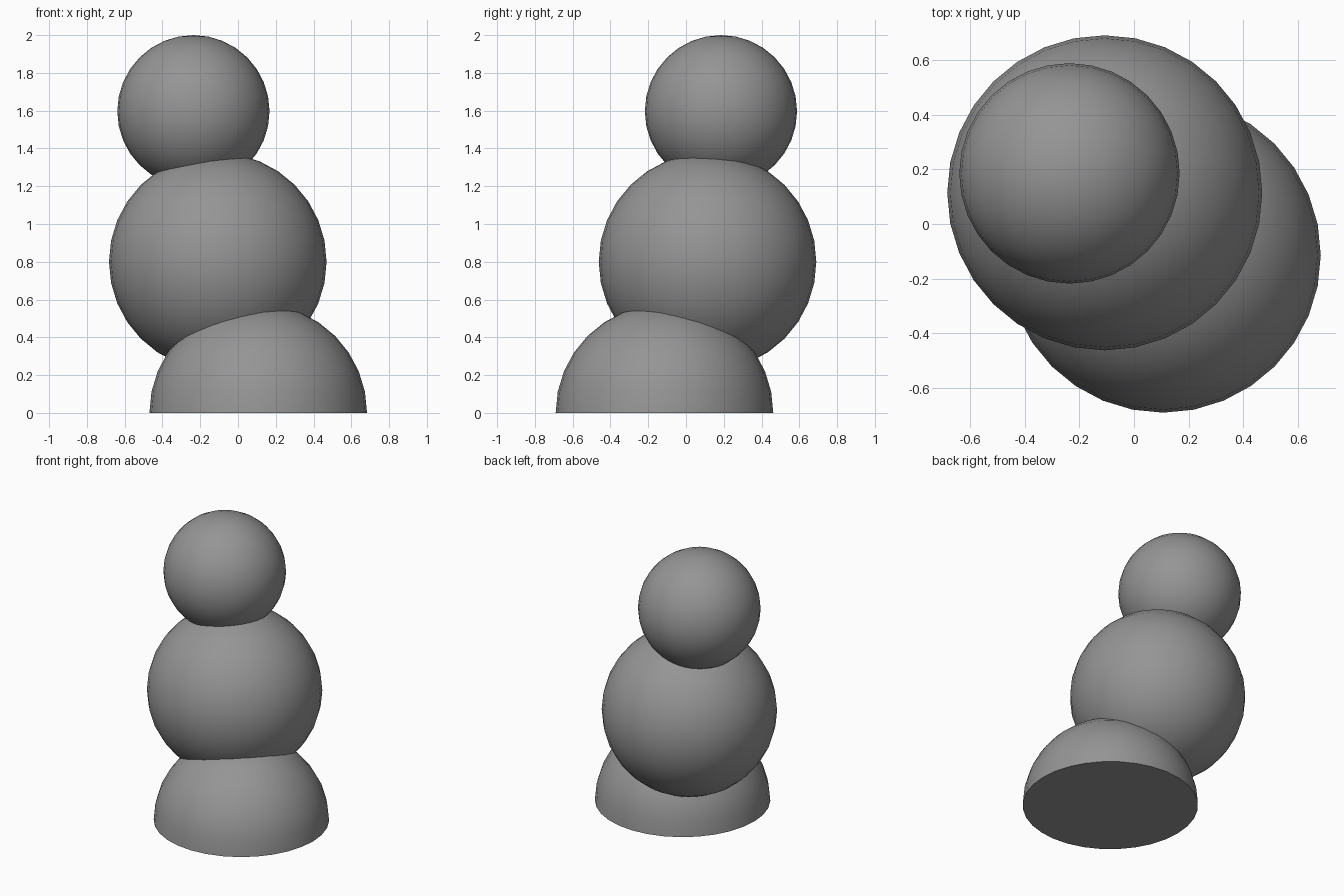
import bpy, bmesh
from math import radians

if "Cube" in bpy.data.objects:
    bpy.data.objects.remove(bpy.data.objects["Cube"])

# dark grey surface
grey = bpy.data.materials.new("dark_grey")
grey.diffuse_color = (0.3, 0.3, 0.3, 1)
grey.use_nodes = True
grey.node_tree.nodes["Principled BSDF"].inputs["Base Color"].default_value = grey.diffuse_color


def ball(name, centre, radius, cut=False):
    bm = bmesh.new()
    bmesh.ops.create_uvsphere(bm, u_segments=32, v_segments=16, radius=radius)
    if cut:
        # keep the upper half and close it with a flat base
        low = [v for v in bm.verts if v.co.z < -1e-4]
        bmesh.ops.delete(bm, geom=low, context='VERTS')
        rim = [e for e in bm.edges if e.is_boundary]
        bmesh.ops.contextual_create(bm, geom=rim)
        bmesh.ops.recalc_face_normals(bm, faces=bm.faces)
    mesh = bpy.data.meshes.new(name)
    bm.to_mesh(mesh)
    bm.free()
    mesh.materials.append(grey)
    obj = bpy.data.objects.new(name, mesh)
    obj.location = centre
    bpy.context.collection.objects.link(obj)
    bpy.ops.object.select_all(action='DESELECT')
    obj.select_set(True)
    bpy.context.view_layer.objects.active = obj
    bpy.ops.object.shade_smooth_by_angle(angle=radians(40))
    return obj


# leaning stack: half-sphere base, middle ball, smaller top ball
ball("base_dome", (0.107, -0.114, 0.0), 0.576, cut=True)
ball("middle_ball", (-0.107, 0.114, 0.8), 0.576)
ball("top_ball", (-0.236, 0.185, 1.597), 0.403)
